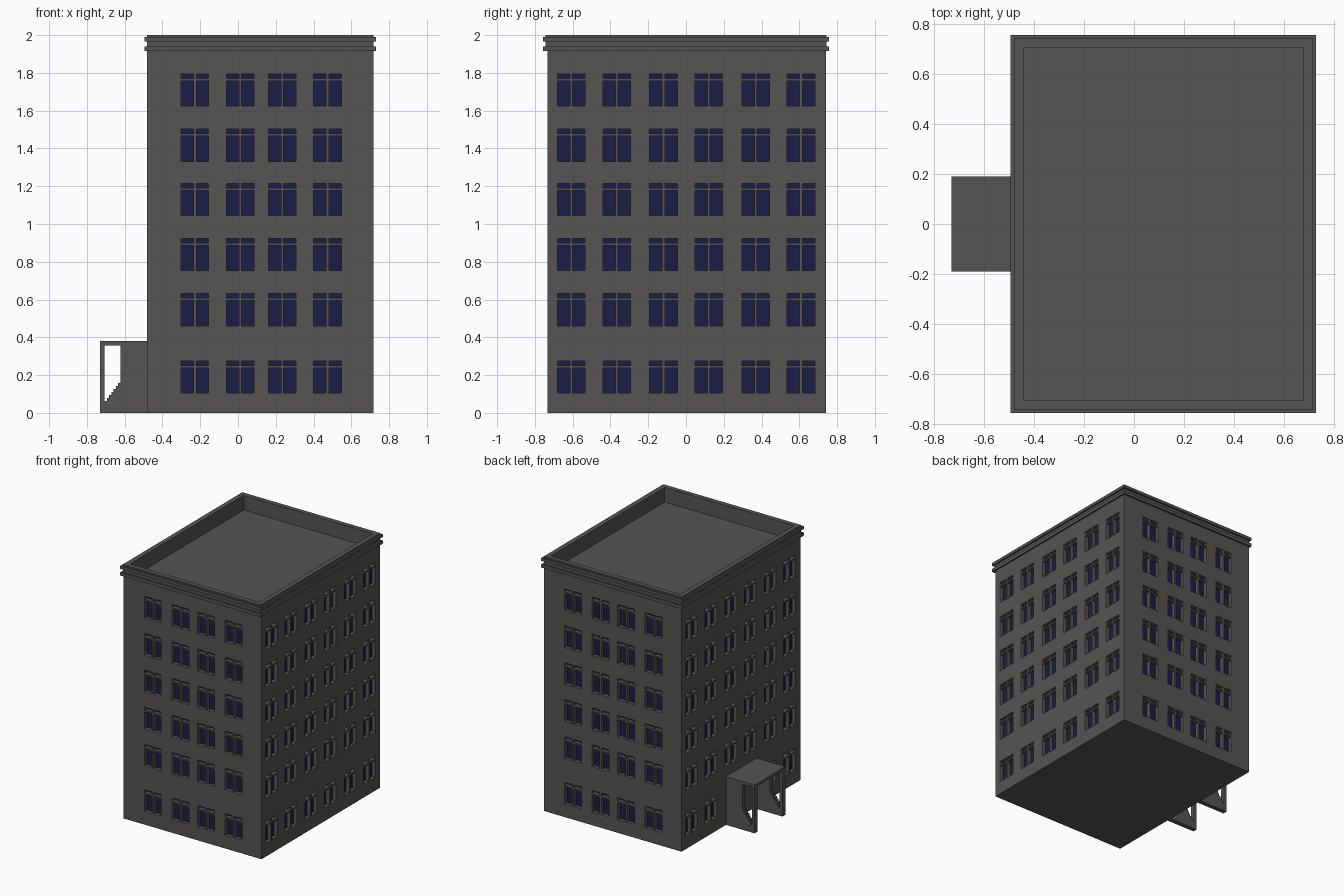
import bpy, bmesh, math
from mathutils import Vector, Matrix

if "Cube" in bpy.data.objects:
    bpy.data.objects.remove(bpy.data.objects["Cube"])

CX, CY, HX, HY = 0.118, 0.005, 0.599, 0.737   # body centre and half sizes
WALL_TOP = 1.915
DEPTH = 0.03                                  # window recess


def material(name, rgb):
    m = bpy.data.materials.new(name)
    m.diffuse_color = (*rgb, 1)
    m.use_nodes = True
    m.node_tree.nodes["Principled BSDF"].inputs["Base Color"].default_value = m.diffuse_color
    return m


stone = material("grey_stone", (0.096, 0.089, 0.085))
glass = material("dark_blue_glass", (0.012, 0.012, 0.062))


def make(name, bm, mats):
    me = bpy.data.meshes.new(name)
    bm.to_mesh(me)
    bm.free()
    for m in mats:
        me.materials.append(m)
    ob = bpy.data.objects.new(name, me)
    bpy.context.collection.objects.link(ob)
    return ob


# Window layout: each window has two panes, each with a small transom pane above
ROWS = [0.10, 0.457, 0.749, 1.04, 1.328, 1.62]
FRONT_COLS = [-0.346, -0.106, 0.117, 0.356]
SIDE_COLS = [-0.612, -0.372, -0.124, 0.116, 0.364, 0.604]
PANES_U = [(-0.073, -0.007), (0.007, 0.073)]
PANES_Z = [(0.004, 0.138), (0.150, 0.174)]


def wall(name, normal, half, dist, cols, skip=()):
    """Wall as a grid of cells; pane cells are pushed in and glazed."""
    n = Vector(normal)
    u = Vector((-n.y, n.x, 0))
    us = [(c + a, c + b, i) for i, c in enumerate(cols) for a, b in PANES_U]
    zs = [(r + a, r + b, j) for j, r in enumerate(ROWS) for a, b in PANES_Z]
    ucuts = [-half] + [v for s in us for v in s[:2]] + [half]
    zcuts = [0] + [v for s in zs for v in s[:2]] + [WALL_TOP]
    bm = bmesh.new()

    def point(a, z, d=0.0):
        return Vector((CX, CY, z)) + u * a + n * (dist - d)

    def quad(pts, mat=0):
        bm.faces.new([bm.verts.new(p) for p in pts]).material_index = mat

    for i in range(len(ucuts) - 1):
        for j in range(len(zcuts) - 1):
            cell = [(ucuts[i], zcuts[j]), (ucuts[i + 1], zcuts[j]),
                    (ucuts[i + 1], zcuts[j + 1]), (ucuts[i], zcuts[j + 1])]
            pane = i % 2 and j % 2
            if pane and (us[i // 2][2], zs[j // 2][2]) not in skip:
                quad([point(*c, DEPTH) for c in cell], 1)
                for k in range(4):
                    a, b = cell[k], cell[(k + 1) % 4]
                    quad([point(*a), point(*b), point(*b, DEPTH), point(*a, DEPTH)])
            else:
                quad([point(*c) for c in cell])
    bmesh.ops.remove_doubles(bm, verts=bm.verts, dist=1e-5)
    make(name, bm, [stone, glass])


wall("front_wall", (0, -1, 0), HX, HY, FRONT_COLS)
wall("back_wall", (0, 1, 0), HX, HY, FRONT_COLS)
wall("right_wall", (1, 0, 0), HY, HX, SIDE_COLS)
wall("left_wall", (-1, 0, 0), HY, HX, SIDE_COLS, skip={(2, 0), (3, 0)})


def rect(bm, grow, z, cx=CX, cy=CY, hx=HX, hy=HY):
    return [bm.verts.new((cx + sx * (hx + grow), cy + sy * (hy + grow), z))
            for sx, sy in ((-1, -1), (1, -1), (1, 1), (-1, 1))]


# Underside
bm = bmesh.new()
bm.faces.new(rect(bm, 0, 0)[::-1])
make("base_floor", bm, [stone])

# Cornice bands, parapet and sunken roof deck from one swept profile
profile = [(0, 1.915), (0.013, 1.915), (0.013, 1.94), (0, 1.94),
           (0, 1.967), (0.013, 1.967), (0.013, 1.99), (0, 1.99),
           (0, 2.0), (-0.038, 2.0), (-0.038, 1.885)]
bm = bmesh.new()
rings = [rect(bm, g, z, 0.1175, 0, 0.599, 0.743) for g, z in profile]
for lo, hi in zip(rings, rings[1:]):
    for k in range(4):
        m = (k + 1) % 4
        bm.faces.new([lo[k], lo[m], hi[m], hi[k]])
bm.faces.new(rings[-1])
make("cornice_and_roof", bm, [stone])

# Porch side panels: outline with a stepped opening
X0, X1, TOP = -0.73, CX - HX, 0.38
outline = [(X0, 0), (X1, 0), (X1, TOP), (X0, TOP)]
opening = [(-0.706, 0.357), (-0.706, 0.062)]
STEPS = 7
for i in range(STEPS):
    x = -0.706 + 0.083 * (i + 1) / STEPS
    opening += [(x, 0.062 + 0.113 * i / STEPS), (x, 0.062 + 0.113 * (i + 1) / STEPS)]
opening.append((-0.623, 0.357))

cu = bpy.data.curves.new("panel_outline", 'CURVE')
cu.dimensions = '2D'
cu.fill_mode = 'BOTH'
cu.extrude = 0.0175
for pts in (outline, opening):
    sp = cu.splines.new('POLY')
    sp.points.add(len(pts) - 1)
    for p, (x, z) in zip(sp.points, pts):
        p.co = (x, z, 0, 1)
    sp.use_cyclic_u = True
helper = bpy.data.objects.new("panel_helper", cu)
bpy.context.collection.objects.link(helper)
bpy.context.view_layer.update()
deps = bpy.context.evaluated_depsgraph_get()
for name, y in (("porch_front_panel", -0.1725), ("porch_back_panel", 0.1725)):
    me = bpy.data.meshes.new_from_object(helper.evaluated_get(deps))
    me.transform(Matrix.Translation((0, y, 0)) @ Matrix.Rotation(math.pi / 2, 4, 'X'))
    me.materials.clear()
    me.materials.append(stone)
    me.shade_flat()
    bpy.context.collection.objects.link(bpy.data.objects.new(name, me))
bpy.data.objects.remove(helper)

# Porch roof slab between the panels
bm = bmesh.new()
bmesh.ops.create_cube(bm, size=1, matrix=Matrix.Translation(((X0 + X1) / 2, 0, 0.3685))
                      @ Matrix.Diagonal((X1 - X0, 0.31, 0.023, 1)))
make("porch_roof", bm, [stone])
